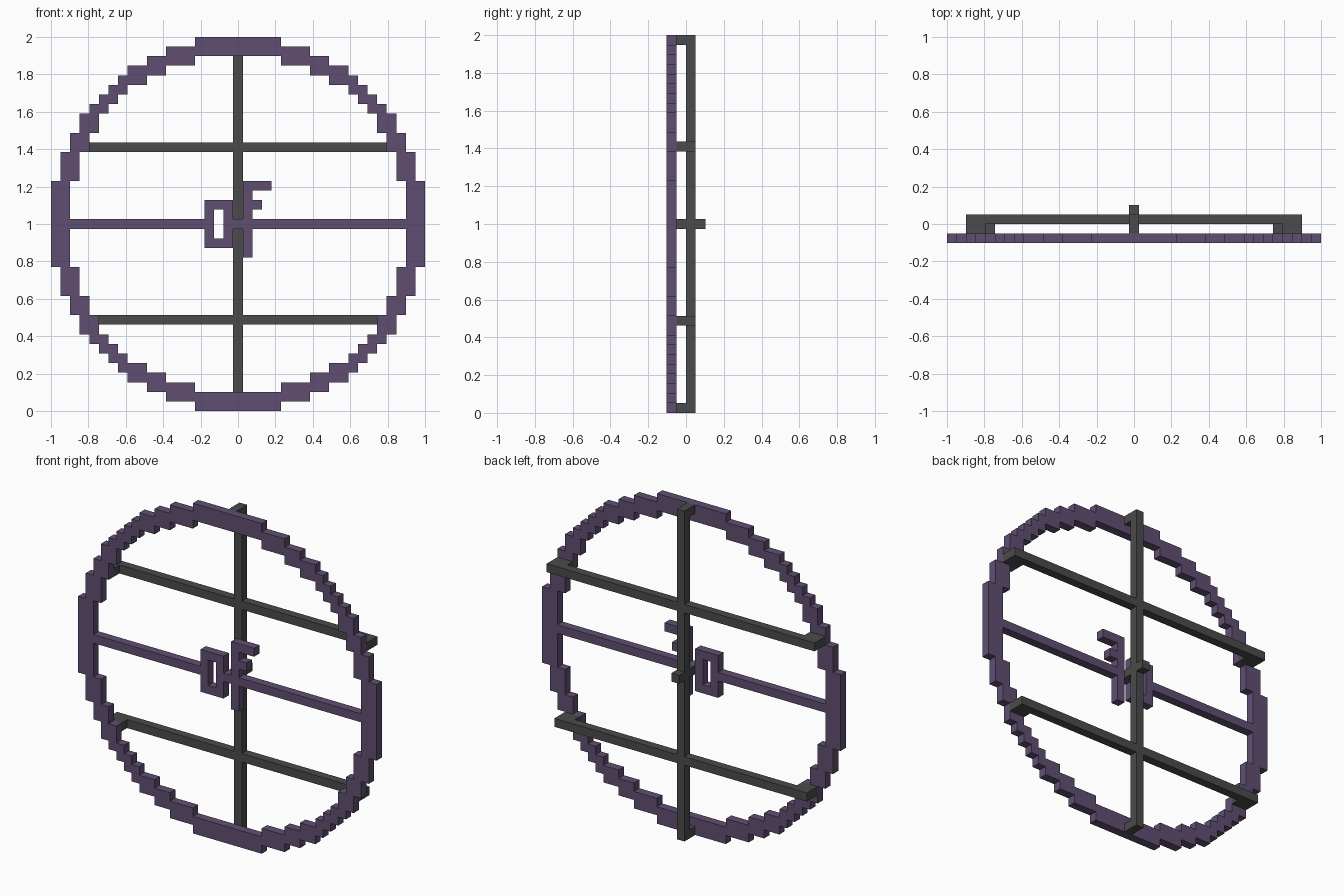
import bpy
import bmesh

cube = bpy.data.objects.get("Cube")
if cube:
    bpy.data.objects.remove(cube, do_unlink=True)

N = 19                    # cells from the centre to the rim
P = 2 / (2 * N + 1)       # size of one cell


def material(name, rgb):
    mat = bpy.data.materials.new(name)
    mat.use_nodes = True
    color = (*rgb, 1)
    mat.diffuse_color = color
    mat.node_tree.nodes["Principled BSDF"].inputs["Base Color"].default_value = color
    return mat


purple = material("dull purple", (0.117, 0.078, 0.168))
grey = material("charcoal grey", (0.07, 0.07, 0.07))


def block(x0, x1, z0, z1):
    """Set of grid cells in an inclusive rectangle."""
    return {(x, z) for x in range(x0, x1 + 1) for z in range(z0, z1 + 1)}


def plate(name, cells, layer, mat):
    """One-cell-thick slab made from grid cells; layer 0 is the front."""
    bm = bmesh.new()
    corners = {}

    def corner(i, k):
        if (i, k) not in corners:
            corners[i, k] = bm.verts.new(((i - 0.5) * P, (layer - 2) * P, 1 + (k - 0.5) * P))
        return corners[i, k]

    for x, z in sorted(cells):
        bm.faces.new([corner(x, z), corner(x + 1, z), corner(x + 1, z + 1), corner(x, z + 1)])
    # Keep the front faces and extrude a copy backwards
    ext = bmesh.ops.extrude_face_region(bm, geom=bm.faces[:], use_keep_orig=True)
    moved = [v for v in ext["geom"] if isinstance(v, bmesh.types.BMVert)]
    bmesh.ops.translate(bm, verts=moved, vec=(0, P, 0))
    bmesh.ops.recalc_face_normals(bm, faces=bm.faces[:])
    mesh = bpy.data.meshes.new(name)
    bm.to_mesh(mesh)
    bm.free()
    mesh.materials.append(mat)
    obj = bpy.data.objects.new(name, mesh)
    bpy.context.collection.objects.link(obj)
    return obj


# Stepped round rim, two cells wide
def inside(x, z):
    return x * x + z * z <= (N + 0.5) ** 2


rim = {(x, z) for x, z in block(-N, N, -N, N)
       if inside(x, z) and not (inside(abs(x) + 2, z) and inside(x, abs(z) + 2))}
plate("rim", rim, 0, purple)

# Front crossbar with the hub loop and the toothed hub bracket
loop = block(-3, -1, -2, 2) - block(-2, -2, -1, 1)
bracket = block(1, 1, -3, 4) | block(2, 3, 4, 4) | block(2, 2, 2, 2)
crossbar = block(-N + 2, -4, 0, 0) | block(0, N - 2, 0, 0)
plate("crossbar_and_hub", crossbar | loop | bracket, 0, purple)

# Rear frame: one upright and two rails
UPPER, LOWER = 8, -10
upright = block(0, 0, -N, N)
rails = block(-17, 17, UPPER, UPPER) | block(-16, 16, LOWER, LOWER)
plate("rear_frame", upright | rails, 2, grey)

# Spacers joining the frame to the rim and hub
plate("hub_spacer", {(0, 0)}, 1, grey)
for label, z in (("top", N), ("bottom", -N)):
    plate(label + "_spacer", {(0, z)}, 1, grey)
for label, z, end in (("upper", UPPER, 17), ("lower", LOWER, 16)):
    plate(label + "_left_spacer", block(end - 1, end, z, z), 1, grey)
    plate(label + "_right_spacer", block(-end, 1 - end, z, z), 1, grey)

# Rear axle end
plate("axle_end", {(0, 0)}, 3, grey)
